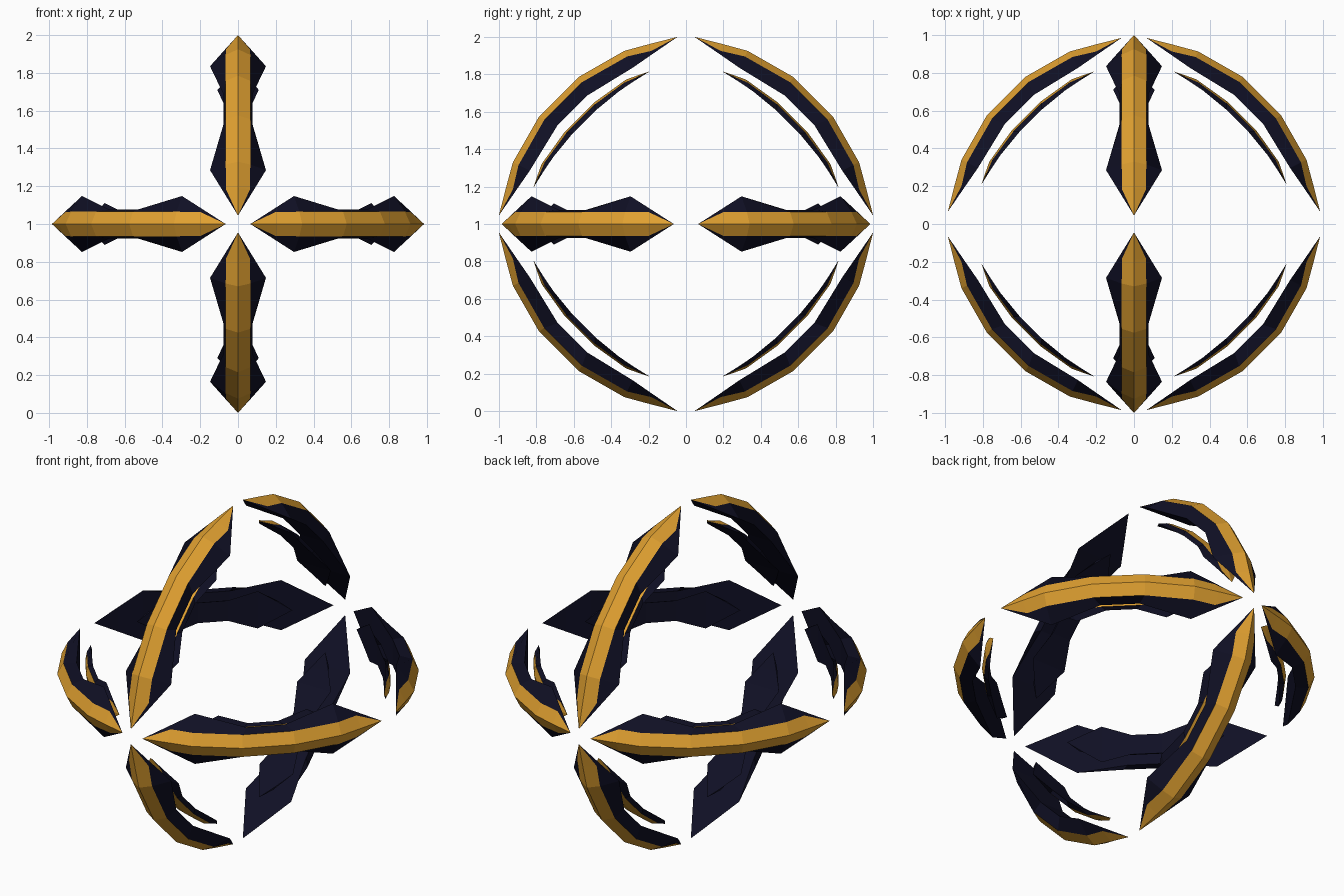
import bpy
import bmesh
from mathutils import Vector

cube = bpy.data.objects.get("Cube")
if cube:
    bpy.data.objects.remove(cube, do_unlink=True)


def material(name, color):
    m = bpy.data.materials.new(name)
    m.use_nodes = True
    m.diffuse_color = color
    m.node_tree.nodes["Principled BSDF"].inputs["Base Color"].default_value = color
    return m


navy = material("dark navy", (0.005, 0.005, 0.018, 1))
gold = material("gold", (0.74, 0.35, 0.03, 1))

# Half of each blade: (ridge), (gold edge, half width), (inner edge, half width)
BLADE_TIP = (0.045, 1.0)
BLADE = [
    ((0.19, 0.963), (0.185, 0.925, 0.064), (0.165, 0.918, 0.074)),
    ((0.33, 0.925), (0.315, 0.895, 0.065), (0.285, 0.835, 0.148)),
    ((0.575, 0.785), (0.555, 0.758, 0.065), (0.53, 0.685, 0.076)),
]
RAIL_TIP = (0.195, 0.815)
RAIL = [
    ((0.25, 0.797), (0.26, 0.785, 0.045), (0.275, 0.765, 0.055)),
    ((0.32, 0.772), (0.33, 0.755, 0.05), (0.357, 0.71, 0.11)),
    ((0.49, 0.65), (0.485, 0.64, 0.05), (0.485, 0.605, 0.06)),
]


def section(ridge, edge, inner):
    """Five-sided cross-section, running from the ridge around the inside."""
    return [(*ridge, 0), edge, inner,
            (inner[0], inner[1], -inner[2]), (edge[0], edge[1], -edge[2])]


def make_arc(name, tip, half, place):
    rings = [[(*tip, 0)] * 5] + [section(*s) for s in half]
    rings += [[(b, a, w) for a, b, w in ring] for ring in reversed(rings)]
    bm = bmesh.new()
    loops = [[bm.verts.new(place(*p)) for p in ring] for ring in rings]
    for lower, upper in zip(loops, loops[1:]):
        for k in range(5):
            n = (k + 1) % 5
            f = bm.faces.new((lower[k], lower[n], upper[n], upper[k]))
            f.material_index = 1 if k in (0, 4) else 0
    # Close the pointed tips
    bmesh.ops.remove_doubles(bm, verts=bm.verts, dist=0.0001)
    bmesh.ops.recalc_face_normals(bm, faces=bm.faces)
    mesh = bpy.data.meshes.new(name)
    bm.to_mesh(mesh)
    bm.free()
    mesh.materials.append(navy)
    mesh.materials.append(gold)
    obj = bpy.data.objects.new(name, mesh)
    bpy.context.collection.objects.link(obj)


def upright(sy, sz):
    return lambda a, b, w: Vector((w, sy * a, 1 + sz * b))


def level(sx, sy):
    # The level ring is slightly smaller than the upright ring
    def fit(v):
        return 0.963 * v + 0.022
    return lambda a, b, w: Vector((sx * fit(a), sy * fit(b), 1 + w))


# Four quarter arcs in each of the two crossing rings
for s in (1, -1):
    for t in (1, -1):
        up = f"{'back' if s > 0 else 'front'}_{'upper' if t > 0 else 'lower'}"
        side = f"{'left' if s > 0 else 'right'}_{'back' if t > 0 else 'front'}"
        for part, tip, half in (("blade", BLADE_TIP, BLADE), ("inner_rail", RAIL_TIP, RAIL)):
            make_arc(f"upright_{up}_{part}", tip, half, upright(s, t))
            make_arc(f"level_{side}_{part}", tip, half, level(s, t))
